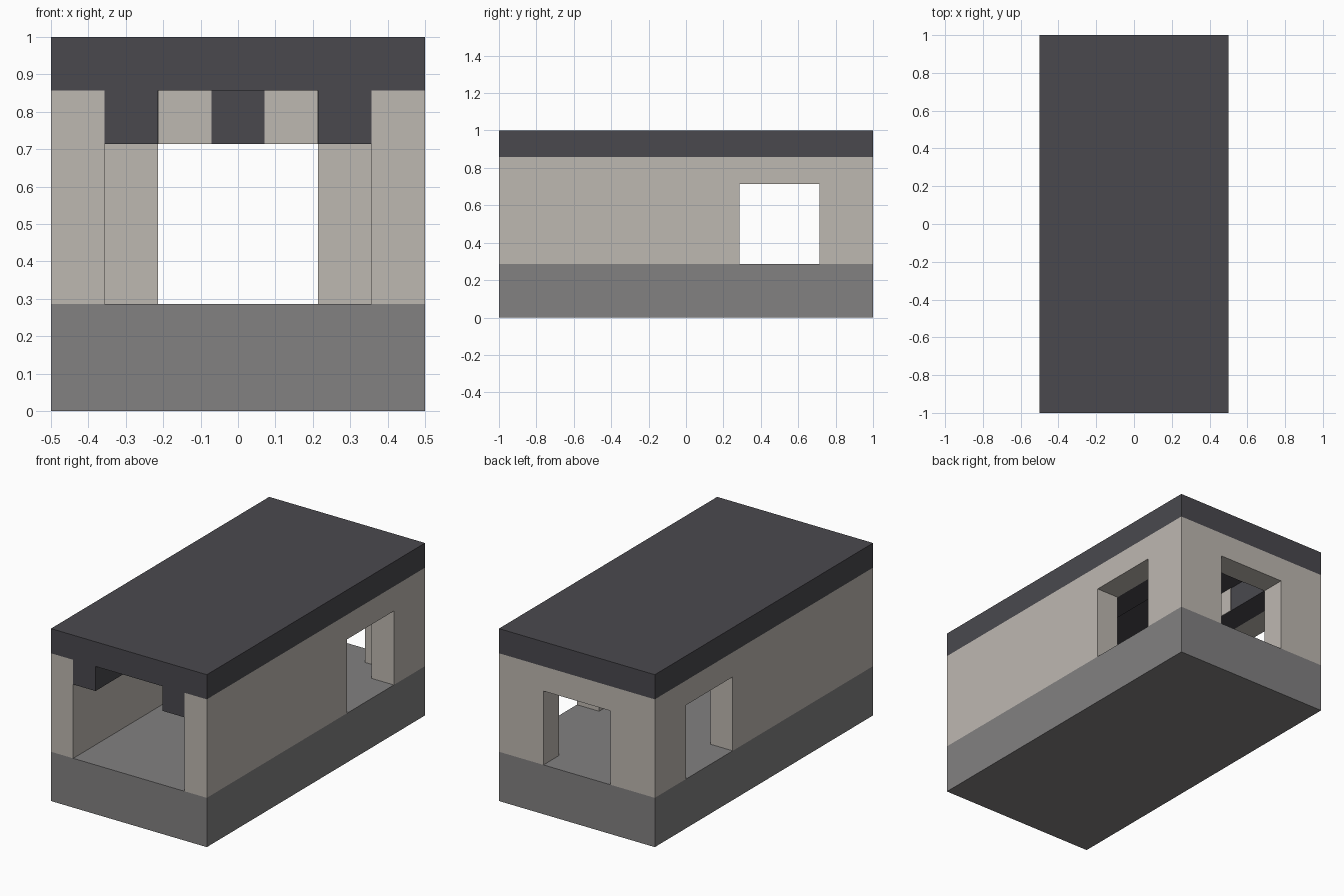
import bpy
import bmesh
from mathutils import Vector

old = bpy.data.objects.get("Cube")
if old:
    bpy.data.objects.remove(old, do_unlink=True)

U = 1 / 7                      # building module
FLOOR, LINTEL, EAVES = 2 * U, 5 * U, 6 * U


def material(name, colour):
    m = bpy.data.materials.new(name)
    m.use_nodes = True
    m.diffuse_color = (*colour, 1)
    m.node_tree.nodes["Principled BSDF"].inputs["Base Color"].default_value = (*colour, 1)
    return m


STONE = material("grey stone", (0.223, 0.218, 0.220))
PLASTER = material("warm plaster", (0.515, 0.480, 0.440))
SLATE = material("dark slate", (0.068, 0.066, 0.076))


def extrude(name, points, direction, mat):
    """Solid made by sweeping a flat outline along a direction."""
    bm = bmesh.new()
    face = bm.faces.new([bm.verts.new(p) for p in points])
    swept = bmesh.ops.extrude_face_region(bm, geom=[face])["geom"]
    moved = [v for v in swept if isinstance(v, bmesh.types.BMVert)]
    bmesh.ops.translate(bm, verts=moved, vec=Vector(direction))
    bmesh.ops.recalc_face_normals(bm, faces=bm.faces)
    mesh = bpy.data.meshes.new(name)
    bm.to_mesh(mesh)
    bm.free()
    mesh.materials.append(mat)
    obj = bpy.data.objects.new(name, mesh)
    bpy.context.collection.objects.link(obj)
    return obj


def box(name, x, y, z, mat):
    outline = [(x[0], y[0], z[0]), (x[1], y[0], z[0]), (x[1], y[1], z[0]), (x[0], y[1], z[0])]
    return extrude(name, outline, (0, 0, z[1] - z[0]), mat)


def wall_outline(start, end, left, right):
    """Wall elevation with an opening standing on the floor."""
    return [(start, FLOOR), (left, FLOOR), (left, LINTEL), (right, LINTEL),
            (right, FLOOR), (end, FLOOR), (end, EAVES), (start, EAVES)]


# Foundation and flat roof
box("foundation", (-0.5, 0.5), (-1, 1), (0, FLOOR), STONE)
box("roof", (-0.5, 0.5), (-1, 1), (EAVES, 1), SLATE)

# Side walls, ceiling beams and inner beam patches
for side, s in (("left", 1), ("right", -1)):
    outline = [(s * 0.5, y, z) for y, z in wall_outline(-1, 1, 2 * U, 5 * U)]
    extrude(side + "_wall", outline, (-s * U, 0, 0), PLASTER)
    inner, outer = s * 1.5 * U, s * 2.5 * U
    box(side + "_ceiling_beam", sorted((inner, outer)), (-1, 1 - U), (LINTEL, EAVES), SLATE)
    box(side + "_beam_patch", sorted((inner, inner - s * 0.003)), (3 * U, 4 * U),
        (LINTEL, EAVES), PLASTER)

# Back wall with doorway, and the dark plate over it inside
outline = [(x, 1, z) for x, z in wall_outline(-2.5 * U, 2.5 * U, -1.5 * U, 1.5 * U)]
extrude("back_wall", outline, (0, -U, 0), PLASTER)
box("back_lintel_plate", (-U / 2, U / 2), (1 - U - 0.003, 1 - U), (LINTEL, EAVES), SLATE)
